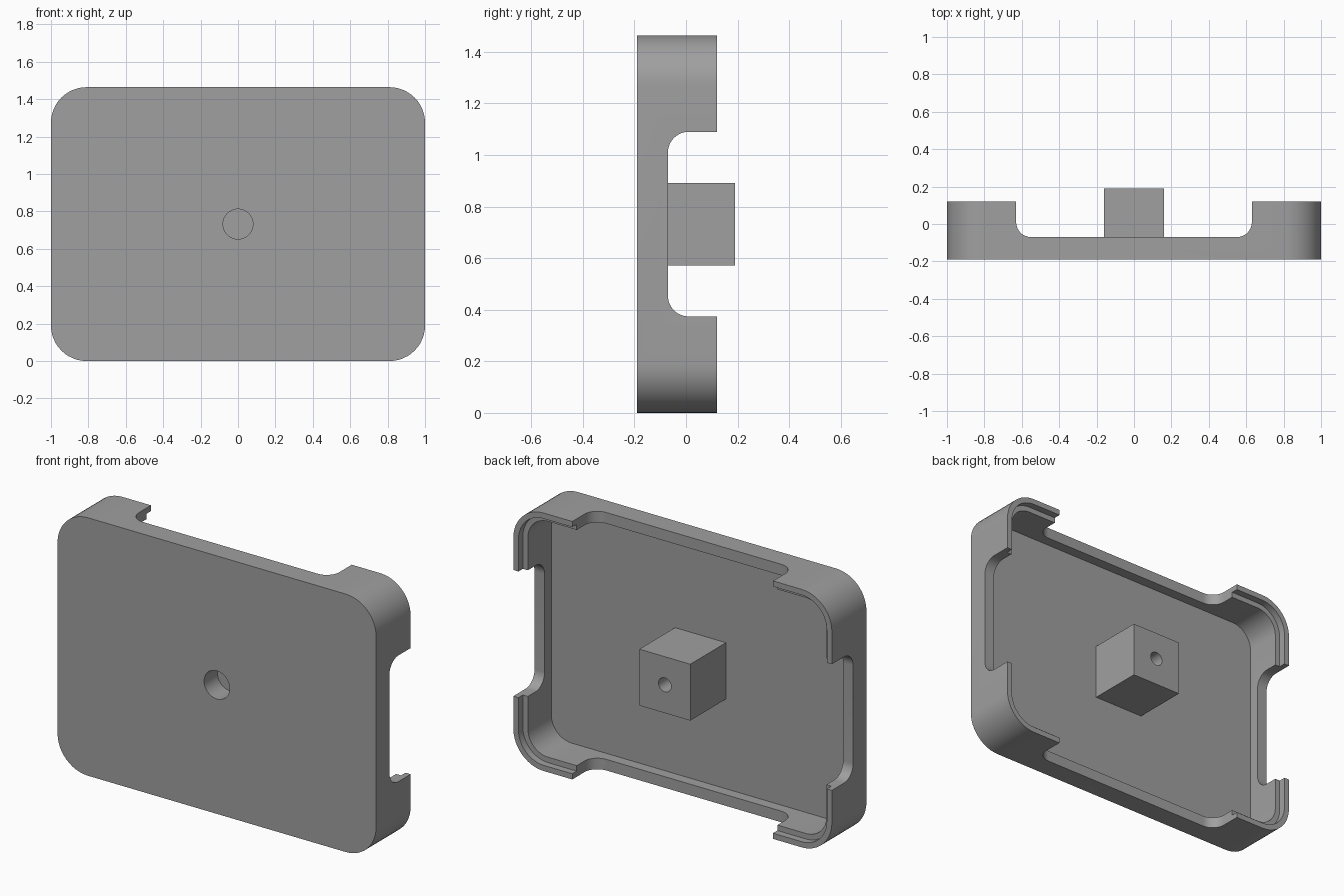
import bpy, bmesh, math
from mathutils import Vector

if "Cube" in bpy.data.objects:
    bpy.data.objects.remove(bpy.data.objects["Cube"])

W, H = 1.0, 0.732                      # half width and half height
FRONT, FLOOR, SILL, RIM, TIP = -0.19, -0.13, -0.07, 0.12, 0.19

grey = bpy.data.materials.new("mid grey")
grey.diffuse_color = (0.35, 0.35, 0.35, 1)
grey.use_nodes = True
grey.node_tree.nodes["Principled BSDF"].inputs["Base Color"].default_value = grey.diffuse_color


def rounded(u0, u1, v0, v1, r_low, r_high, n=12):
    """Rectangle outline with separate radii for the low and high v corners."""
    corners = [(u0, v0, 1, 1, r_low, 180), (u1, v0, -1, 1, r_low, 270),
               (u1, v1, -1, -1, r_high, 0), (u0, v1, 1, -1, r_high, 90)]
    pts = []
    for u, v, su, sv, r, start in corners:
        if r == 0:
            pts.append((u, v))
            continue
        for i in range(n + 1):
            a = math.radians(start + 90 * i / n)
            pts.append((u + su * r + r * math.cos(a), v + sv * r + r * math.sin(a)))
    return pts


def circle(r, n=48):
    return [(r * math.cos(2 * math.pi * i / n), H + r * math.sin(2 * math.pi * i / n))
            for i in range(n)]


def prism(name, pts, a, b, axis="y"):
    """Extrude an outline from a to b along an axis."""
    place = {"y": lambda u, v, t: (u, t, v),
             "x": lambda u, v, t: (t, u, v),
             "z": lambda u, v, t: (u, v, t)}[axis]
    bm = bmesh.new()
    low = [bm.verts.new(Vector(place(u, v, a))) for u, v in pts]
    high = [bm.verts.new(Vector(place(u, v, b))) for u, v in pts]
    bm.faces.new(low)
    bm.faces.new(high)
    for i in range(len(pts)):
        j = (i + 1) % len(pts)
        bm.faces.new((low[i], low[j], high[j], high[i]))
    bmesh.ops.recalc_face_normals(bm, faces=bm.faces)
    mesh = bpy.data.meshes.new(name)
    bm.to_mesh(mesh)
    bm.free()
    mesh.materials.append(grey)
    obj = bpy.data.objects.new(name, mesh)
    bpy.context.collection.objects.link(obj)
    return obj


def combine(target, other, operation):
    """Apply a boolean and remove the helper."""
    mod = target.modifiers.new(operation.lower(), "BOOLEAN")
    mod.operation, mod.solver, mod.object = operation, "EXACT", other
    bpy.context.view_layer.objects.active = target
    bpy.ops.object.modifier_apply(modifier=mod.name)
    bpy.data.objects.remove(other)


def inset_outline(d):
    r = 0.19 - d
    return rounded(-W + d, W - d, d, 2 * H - d, r, r)


# Tray with a hollow back and a stepped lip round the rim
case = prism("case", inset_outline(0), FRONT, RIM)
combine(case, prism("cavity", inset_outline(0.063), FLOOR, 0.5), "DIFFERENCE")
combine(case, prism("lip_step", inset_outline(0.032), RIM - 0.04, 0.5), "DIFFERENCE")

# Round-bottomed notches through the top and bottom walls
combine(case, prism("wall_notch", rounded(-0.63, 0.63, SILL, 0.5, 0.08, 0),
                    -0.5, 2 * H + 0.5, "z"), "DIFFERENCE")

# Round-bottomed notches through the side walls
side = [(v, u) for u, v in rounded(H - 0.358, H + 0.358, SILL, 0.5, 0.08, 0)]
combine(case, prism("side_notch", side, -1.5, 1.5, "x"), "DIFFERENCE")

# Central mounting block
block = rounded(-0.16, 0.16, H - 0.16, H + 0.16, 0, 0)
combine(case, prism("mounting_block", block, FLOOR - 0.03, TIP), "UNION")

# Wide front socket and narrow screw hole in the back of the block
combine(case, prism("front_socket", circle(0.08), FRONT - 0.2, SILL), "DIFFERENCE")
combine(case, prism("screw_hole", circle(0.04, 32), TIP - 0.13, TIP + 0.2), "DIFFERENCE")

# Smooth fillets, sharp edges
bpy.ops.object.select_all(action="DESELECT")
case.select_set(True)
bpy.context.view_layer.objects.active = case
bpy.ops.object.shade_smooth_by_angle(angle=math.radians(30))
